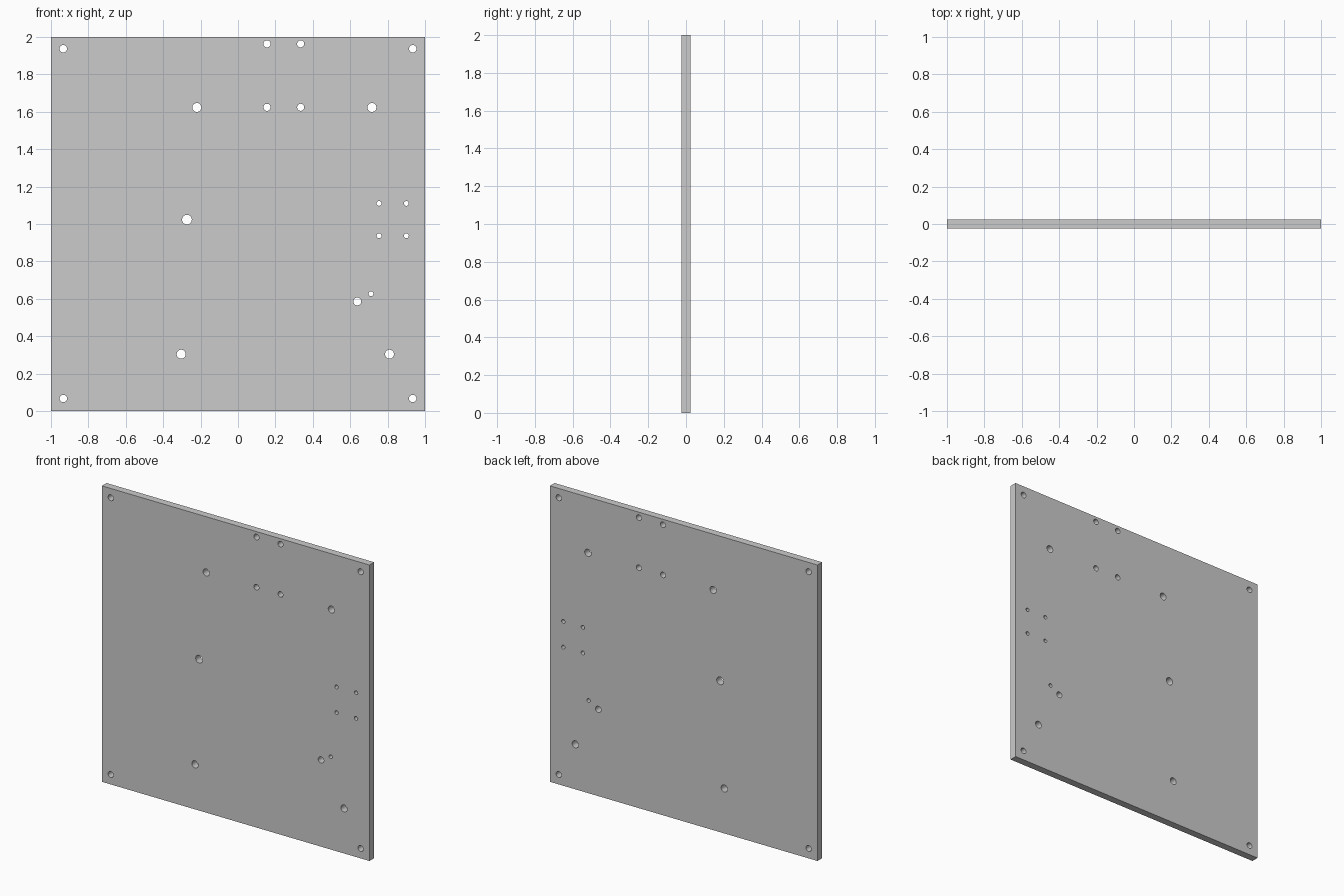
import bpy, bmesh, math
from mathutils import Matrix

if "Cube" in bpy.data.objects:
    bpy.data.objects.remove(bpy.data.objects["Cube"])

THICK = 0.05
SIDES = 32

# Hole groups: radius -> list of (x, z) centres
corner = [(x, z) for x in (-0.934, 0.934) for z in (0.067, 1.937)]
top_block = [(x, z) for x in (0.155, 0.335) for z in (1.624, 1.963)]
side_block = [(x, z) for x in (0.754, 0.90) for z in (0.937, 1.11)]
holes = {
    0.020: corner,
    0.019: top_block,
    0.013: side_block + [(0.711, 0.627)],
    0.021: [(0.638, 0.586)],
    0.024: [(-0.22, 1.623), (0.716, 1.623), (-0.304, 0.304), (0.81, 0.304)],
    0.026: [(-0.273, 1.023)],
}

# Plate profile: a filled 2D curve whose inner loops become holes
curve = bpy.data.curves.new("plate_profile", 'CURVE')
curve.dimensions = '2D'
curve.fill_mode = 'BOTH'
curve.extrude = THICK / 2


def loop(points):
    s = curve.splines.new('POLY')
    s.points.add(len(points) - 1)
    for p, (x, z) in zip(s.points, points):
        p.co = (x, z, 0, 1)
    s.use_cyclic_u = True


def circle(cx, cz, r):
    steps = [2 * math.pi * i / SIDES for i in range(SIDES)]
    loop([(cx + r * math.cos(a), cz + r * math.sin(a)) for a in steps])


loop([(-1, 0), (1, 0), (1, 2), (-1, 2)])
for r, centres in holes.items():
    for cx, cz in centres:
        circle(cx, cz, r)

plate = bpy.data.objects.new("drilled_plate", curve)
bpy.context.collection.objects.link(plate)
bpy.context.view_layer.objects.active = plate
plate.select_set(True)
bpy.ops.object.convert(target='MESH')
plate = bpy.context.object
plate.name = "drilled_plate"

# Stand the plate upright and weld caps to walls
bm = bmesh.new()
bm.from_mesh(plate.data)
bmesh.ops.transform(bm, matrix=Matrix.Rotation(math.pi / 2, 4, 'X'), verts=bm.verts)
bmesh.ops.remove_doubles(bm, verts=bm.verts, dist=1e-5)
bmesh.ops.recalc_face_normals(bm, faces=bm.faces)
bm.to_mesh(plate.data)
bm.free()
bpy.ops.object.shade_smooth_by_angle(angle=math.radians(30))
